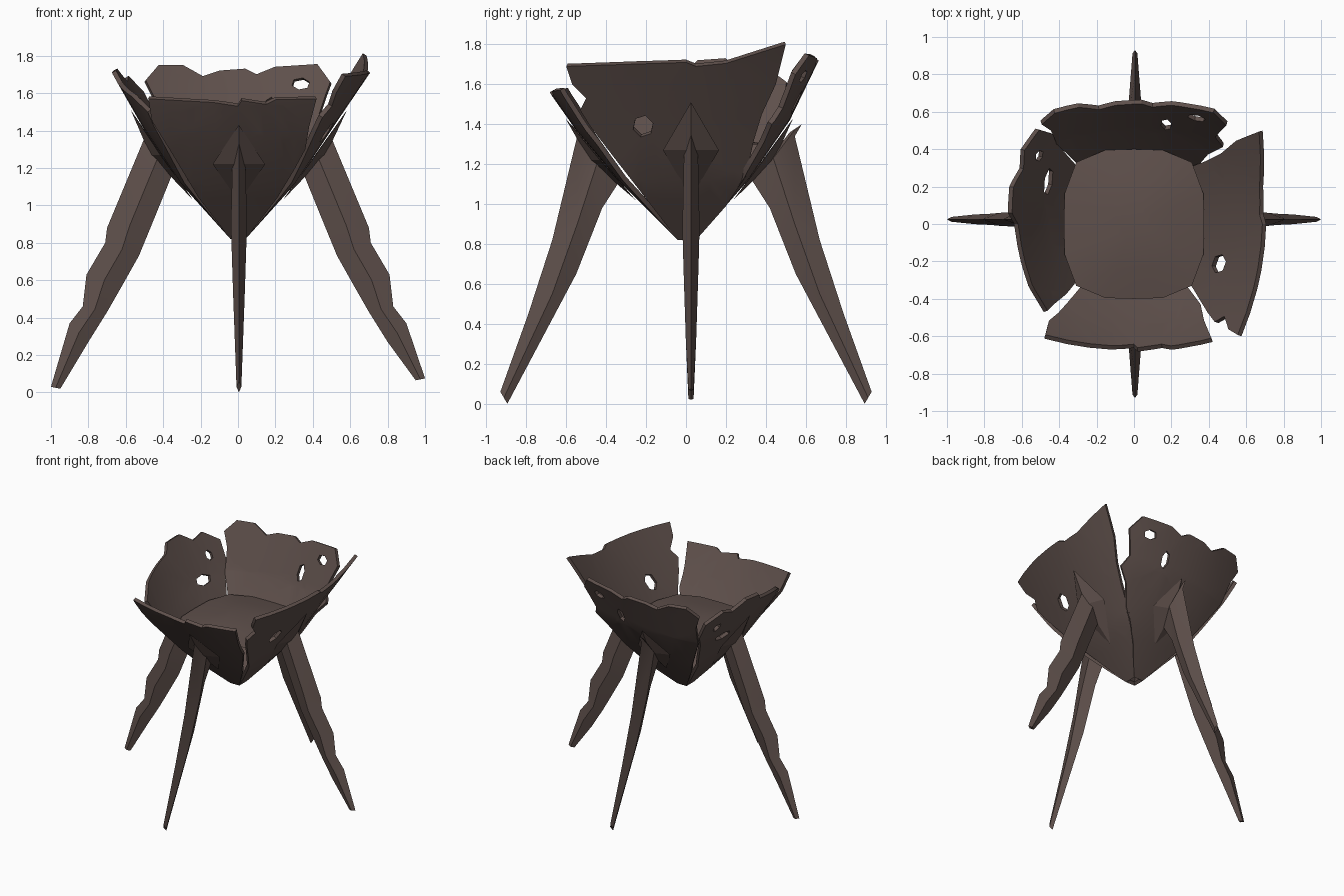
import bpy, bmesh, math
from mathutils import Vector

if "Cube" in bpy.data.objects:
    bpy.data.objects.remove(bpy.data.objects["Cube"])

mat = bpy.data.materials.new("dark brown metal")
mat.diffuse_color = (0.112, 0.079, 0.070, 1)
mat.use_nodes = True
mat.node_tree.nodes["Principled BSDF"].inputs["Base Color"].default_value = mat.diffuse_color

# side name -> local (u across, r outward, z up) to world
SIDES = {
    "front": lambda u, r, z: Vector((u, -r, z)),
    "right": lambda u, r, z: Vector((r, u, z)),
    "back": lambda u, r, z: Vector((u, r, z)),
    "left": lambda u, r, z: Vector((-r, u, z)),
}

# slope of each bowl panel: (r, z) from the tip to the rim
SLOPE = {
    "front": [(.04, .82), (.34, 1.12), (.55, 1.37), (.67, 1.54), (.72, 1.62)],
    "right": [(.04, .82), (.31, 1.12), (.51, 1.42), (.70, 1.70), (.77, 1.80)],
    "back": [(.05, .82), (.32, 1.13), (.52, 1.42), (.66, 1.71), (.68, 1.75)],
    "left": [(.04, .82), (.31, 1.12), (.51, 1.42), (.67, 1.70), (.69, 1.74)],
}


def depth(side, u, z):
    p = SLOPE[side]
    for (r0, z0), (r1, z1) in zip(p, p[1:]):
        if z <= z1 or (r1, z1) == p[-1]:
            return r0 + (r1 - r0) * (z - z0) / (z1 - z0) - 0.33 * u * u


def finish(name, bm, thickness=0, angle=30):
    me = bpy.data.meshes.new(name)
    bm.to_mesh(me)
    bm.free()
    ob = bpy.data.objects.new(name, me)
    bpy.context.collection.objects.link(ob)
    me.materials.append(mat)
    bpy.ops.object.select_all(action='DESELECT')
    bpy.context.view_layer.objects.active = ob
    ob.select_set(True)
    if thickness:
        m = ob.modifiers.new("thickness", 'SOLIDIFY')
        m.thickness = thickness
        m.offset = -1
        bpy.ops.object.modifier_apply(modifier=m.name)
    bpy.ops.object.shade_smooth_by_angle(angle=math.radians(angle))
    return ob


def hole(u, z, a, b, turn=0.3, n=6):
    return [(u + a * math.cos(turn + i * math.tau / n), z + b * math.sin(turn + i * math.tau / n))
            for i in range(n)]


# Bowl panels: torn outline with holes, cut into strips and bent
def panel(side, outline, holes):
    bm = bmesh.new()
    edges = []
    for loop in [outline] + holes:
        vs = [bm.verts.new((u, z, 0)) for u, z in loop]
        edges += [bm.edges.new((vs[i - 1], vs[i])) for i in range(len(vs))]
    bmesh.ops.triangle_fill(bm, edges=edges, use_beauty=True, normal=(0, 0, 1))
    cuts = [((i * .12, 0, 0), (1, 0, 0)) for i in range(-4, 5)]
    cuts += [((0, z, 0), (0, 1, 0)) for r, z in SLOPE[side][1:-1]]
    for co, no in cuts:
        bmesh.ops.bisect_plane(bm, geom=bm.verts[:] + bm.edges[:] + bm.faces[:],
                               plane_co=co, plane_no=no, dist=1e-4)
    for v in bm.verts:
        u, z = v.co.x, v.co.y
        v.co = SIDES[side](u, depth(side, u, z), z)
    bm.normal_update()
    out = SIDES[side](0, 1, 0)
    for f in bm.faces:
        if f.normal.dot(out) < 0:
            f.normal_flip()
    finish(side + "_bowl_panel", bm, 0.025)


panel("front", [(-.04, .82), (.04, .82), (.21, 1.04), (.30, 1.19), (.36, 1.30), (.38, 1.42), (.42, 1.57),
                (.20, 1.565), (.15, 1.54), (.02, 1.56), (0, 1.53), (-.13, 1.55), (-.48, 1.57),
                (-.46, 1.45), (-.36, 1.29), (-.21, 1.04)], [])
panel("right", [(-.04, .82), (.05, .82), (.20, .99), (.30, 1.14), (.34, 1.32), (.38, 1.45), (.45, 1.60),
                (.50, 1.80), (.20, 1.705), (.05, 1.69), (0, 1.71), (-.60, 1.69), (-.57, 1.60),
                (-.50, 1.53), (-.53, 1.47), (-.48, 1.39), (-.35, 1.22), (-.21, 1.04)],
      [hole(-.215, 1.39, .052, .055)])
panel("back", [(-.04, .82), (.04, .82), (.20, 1.02), (.33, 1.17), (.40, 1.31), (.48, 1.40), (.44, 1.48),
               (.47, 1.57), (.50, 1.65), (.43, 1.745), (.20, 1.73), (.10, 1.69), (.04, 1.72),
               (-.10, 1.71), (-.19, 1.68), (-.30, 1.74), (-.43, 1.74), (-.50, 1.66), (-.45, 1.56),
               (-.42, 1.40), (-.22, 1.06)],
      [hole(.34, 1.64, .05, .032), hole(.175, 1.51, .03, .06)])
panel("left", [(-.04, .82), (.04, .82), (.21, 1.04), (.33, 1.22), (.42, 1.37), (.49, 1.47), (.51, 1.60),
               (.40, 1.68), (.30, 1.65), (.20, 1.72), (.06, 1.71), (0, 1.65), (-.20, 1.61),
               (-.33, 1.58), (-.47, 1.50), (-.38, 1.30), (-.21, 1.04)],
      [hole(.37, 1.53, .03, .035), hole(.23, 1.40, .075, .035)])

# Fuel bed: low dome filling the bowl
bm = bmesh.new()
rings = []
for k, z in ((1.0, 1.30), (.6, 1.33), (.25, 1.345)):
    ring = []
    for i in range(16):
        a = i * math.tau / 16
        c, s = math.cos(a), math.sin(a)
        q = k / (abs(c) ** 3.6 + abs(s) ** 3.6) ** (1 / 3.6)
        ring.append(bm.verts.new((.375 * c * q, .40 * s * q, z)))
    rings.append(ring)
for a, b in zip(rings, rings[1:]):
    for i in range(16):
        bm.faces.new((a[i - 1], a[i], b[i], b[i - 1]))
bm.faces.new(rings[-1])
finish("fuel_bed", bm)


# Legs: diamond sections from bowl to foot, with a pointed bracket on the panel
def leg(side, centre, outer, inner, widths, top, wide, low):
    to = SIDES[side]
    bm = bmesh.new()
    rings = []
    for (ro, zo), (ri, zi), w in zip(outer, inner, widths):
        rm, zm = (ro + ri) / 2, (zo + zi) / 2
        rings.append([bm.verts.new(to(*p)) for p in
                      ((centre, ro, zo), (centre + w, rm, zm), (centre, ri, zi), (centre - w, rm, zm))])
    for a, b in zip(rings, rings[1:]):
        for i in range(4):
            bm.faces.new((a[i - 1], a[i], b[i], b[i - 1]))
    bm.faces.new(rings[0])
    bm.faces.new(rings[-1])
    bmesh.ops.recalc_face_normals(bm, faces=bm.faces)
    finish(side + "_leg", bm, angle=25)

    bm = bmesh.new()
    rim = [bm.verts.new(to(centre + u, depth(side, u, z) + .012, z))
           for u, z in ((0, top), (.14, wide), (0, low), (-.14, wide))]
    peak = bm.verts.new(to(centre, depth(side, 0, wide) + .06, wide))
    for i in range(4):
        bm.faces.new((rim[i - 1], rim[i], peak))
    bm.faces.new(rim)
    bmesh.ops.recalc_face_normals(bm, faces=bm.faces)
    finish(side + "_leg_bracket", bm, angle=15)


for side in ("front", "back"):
    leg(side, .005,
        [(.58, 1.40), (.545, 1.34), (.67, .82), (.79, .45), (.93, .06)],
        [(.52, 1.36), (.33, 1.12), (.42, .98), (.55, .65), (.895, 0)],
        [.006, .035, .043, .032, .013], 1.43, 1.22, 1.02)

for side, lift in (("left", 0), ("right", .045)):
    leg(side, .025,
        [(.53, 1.40), (.50, 1.36), (.70, .88), (.71, .80), (.81, .63), (.83, .46), (.90, .37), (1.0, .03 + lift)],
        [(.49, 1.36), (.35, 1.17), (.46, .90), (.53, .73), (.62, .57), (.70, .43), (.80, .27), (.95, .02 + lift)],
        [.006, .035, .043, .040, .035, .030, .026, .013], 1.51, 1.27, 1.03)
